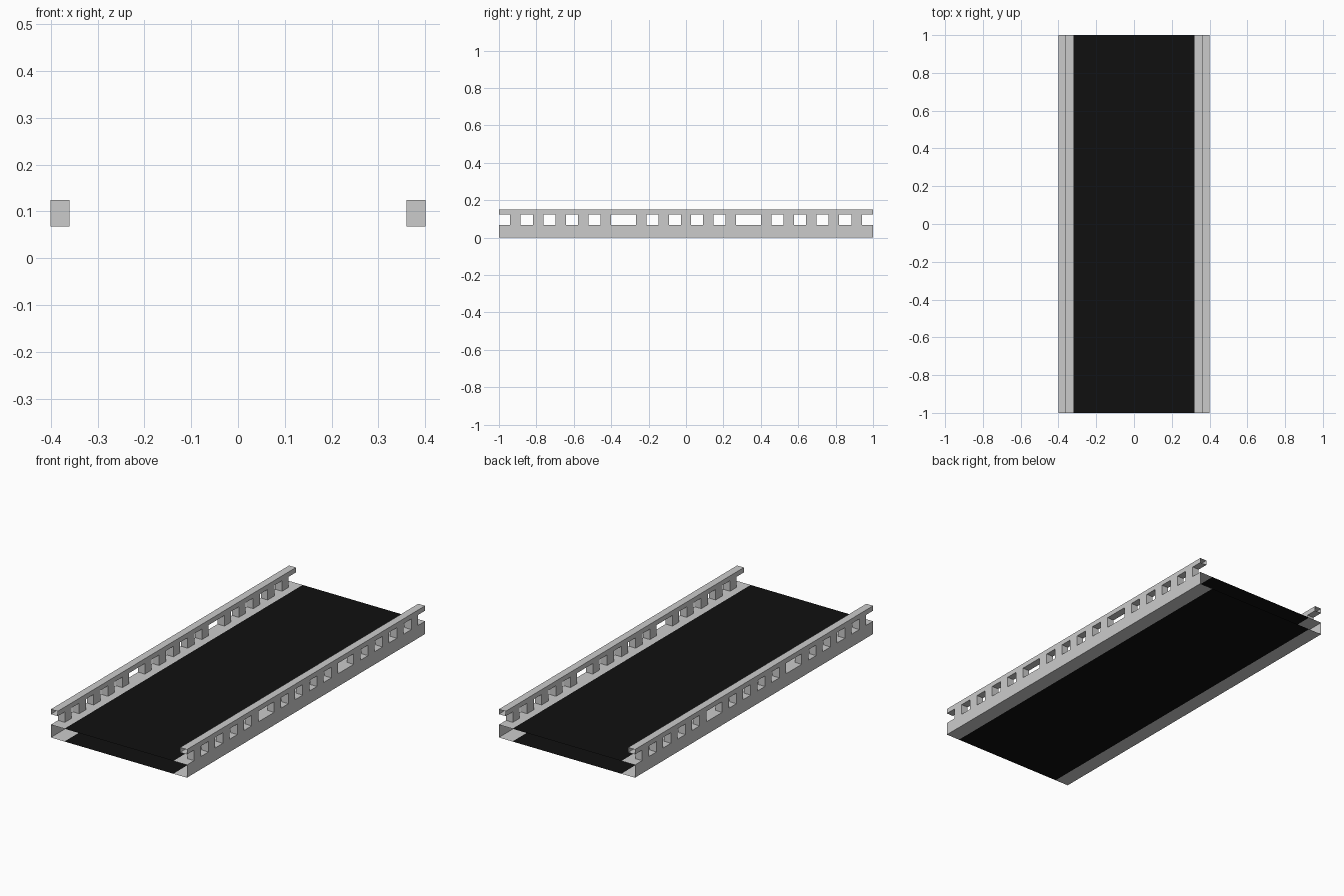
import bpy

if "Cube" in bpy.data.objects:
    bpy.data.objects.remove(bpy.data.objects["Cube"])

HALF_W, ROAD_W, RAIL_IN = 0.40, 0.32, 0.36
DECK_Z, RAIL_Z, TOP_Z = 0.068, 0.124, 0.15
POST_HALF = 0.028

black = bpy.data.materials.new("asphalt")
black.diffuse_color = (0.005, 0.005, 0.005, 1)
black.use_nodes = True
black.node_tree.nodes["Principled BSDF"].inputs["Base Color"].default_value = black.diffuse_color


def mesh_object(name, verts, faces, material=None):
    mesh = bpy.data.meshes.new(name)
    mesh.from_pydata(verts, [], faces)
    obj = bpy.data.objects.new(name, mesh)
    bpy.context.collection.objects.link(obj)
    if material:
        mesh.materials.append(material)
    return obj


def sweep(name, profile, closed=False, material=None):
    """Run an (x, z) profile along y with open ends."""
    n = len(profile)
    verts = [(x, y, z) for y in (-1, 1) for x, z in profile]
    count = n if closed else n - 1
    faces = [(i, (i + 1) % n, n + (i + 1) % n, n + i) for i in range(count)]
    return mesh_object(name, verts, faces, material)


def mirror_x(obj):
    obj.modifiers.new("mirror", 'MIRROR').use_axis[0] = True


# Road surface and underside, open at both ends so segments can join
sweep("road_surface", [(-ROAD_W, DECK_Z), (ROAD_W, DECK_Z)], material=black)
sweep("road_underside", [(ROAD_W, 0), (-ROAD_W, 0)], material=black)
for name in ("road_surface", "road_underside"):
    mesh = bpy.data.objects[name].data
    up = name == "road_surface"
    if (mesh.polygons[0].normal.z > 0) != up:
        mesh.flip_normals()

# Kerb: underside strip, outer wall and walkway strip
kerb = sweep("kerb", [(ROAD_W, 0), (HALF_W, 0), (HALF_W, DECK_Z), (ROAD_W, DECK_Z)])
mirror_x(kerb)

# Hand rail: hollow square tube
rail = sweep("hand_rail", [(RAIL_IN, RAIL_Z), (HALF_W, RAIL_Z),
                           (HALF_W, TOP_Z), (RAIL_IN, TOP_Z)], closed=True)
mirror_x(rail)

# Make kerb and rail faces point outward
for obj in (kerb, rail):
    wall = max(obj.data.polygons, key=lambda p: p.center.x)
    if wall.normal.x < 0:
        obj.data.flip_normals()

# Balusters: three groups, separated by wider gaps
positions = [i * 0.12 for i in range(-2, 3)]
for i in range(5):
    y = 0.428 + i * 0.121
    positions += [y, -y]

verts, faces = [], []
for y in positions:
    b = len(verts)
    for z in (DECK_Z, RAIL_Z):
        verts += [(RAIL_IN, y - POST_HALF, z), (HALF_W, y - POST_HALF, z),
                  (HALF_W, y + POST_HALF, z), (RAIL_IN, y + POST_HALF, z)]
    faces += [(b + i, b + (i + 1) % 4, b + 4 + (i + 1) % 4, b + 4 + i) for i in range(4)]
mirror_x(mesh_object("balusters", verts, faces))
